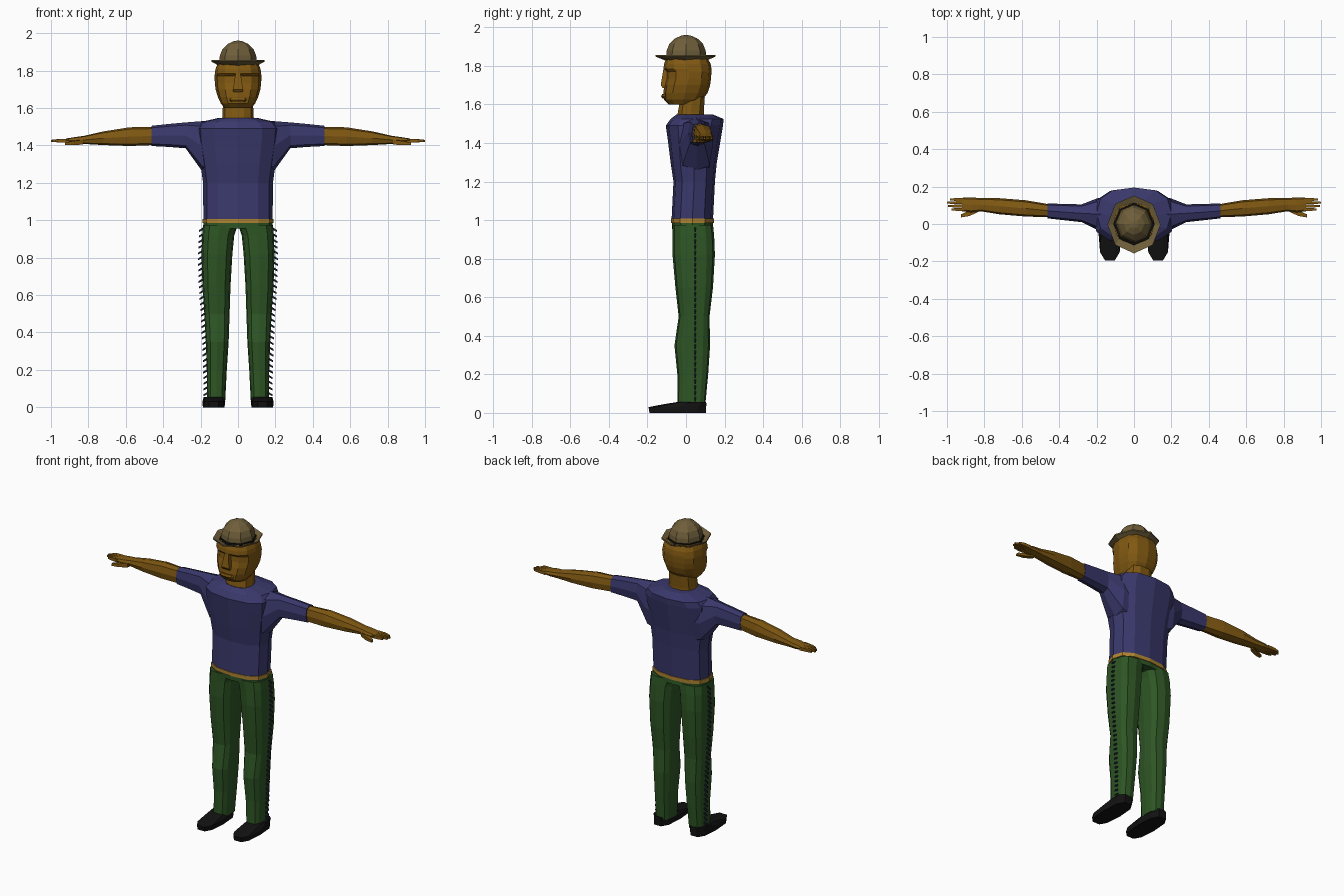
import bpy, bmesh, math


def material(name, rgb):
    m = bpy.data.materials.new(name)
    m.diffuse_color = (*rgb, 1)
    return m


SHIRT = material("shirt_blue", (0.042, 0.040, 0.150))
PANTS = material("trouser_green", (0.027, 0.092, 0.018))
SKIN = material("skin_ochre", (0.215, 0.098, 0.006))
BELT = material("belt_gold", (0.43, 0.23, 0.03))
HAT = material("hat_khaki", (0.16, 0.115, 0.043))
BLACK = material("black", (0.006, 0.006, 0.006))
NAVY = material("fringe_navy", (0.012, 0.012, 0.03))


def power(v, e):
    return math.copysign(abs(v) ** e, v) if abs(v) > 1e-6 else 0.0


def add_loft(bm, rings, axis, n, p, phase):
    """Skin rings (position, a0, a1, b0, b1) stacked along an axis."""
    rows = []
    for c, a0, a1, b0, b1 in rings:
        row = []
        for i in range(n):
            t = math.tau * i / n + phase
            a = (a0 + a1) / 2 + (a1 - a0) / 2 * power(math.cos(t), 2 / p)
            b = (b0 + b1) / 2 + (b1 - b0) / 2 * power(math.sin(t), 2 / p)
            row.append(bm.verts.new((a, b, c) if axis == 'z' else (c, a, b)))
        rows.append(row)
    for r, s in zip(rows, rows[1:]):
        for i in range(n):
            j = (i + 1) % n
            bm.faces.new((r[i], r[j], s[j], s[i]))
    bm.faces.new(rows[0])
    bm.faces.new(rows[-1])


def finish(name, bm, mat, mirror=False):
    bmesh.ops.recalc_face_normals(bm, faces=bm.faces[:])
    me = bpy.data.meshes.new(name)
    bm.to_mesh(me)
    bm.free()
    me.materials.append(mat)
    ob = bpy.data.objects.new(name, me)
    bpy.context.collection.objects.link(ob)
    if mirror:
        mod = ob.modifiers.new("mirror", 'MIRROR')
        mod.use_mirror_merge = False
    return ob


def loft(name, rings, mat, axis='z', n=12, p=2.5, phase=0.0, mirror=False):
    bm = bmesh.new()
    add_loft(bm, rings, axis, n, p, phase)
    return finish(name, bm, mat, mirror)


def centred(rows):
    """Turn (z, half_width, front, back) into full rings."""
    return [(z, -w, w, f, b) for z, w, f, b in rows]


# Shirt body and sleeves
loft("shirt_body", centred([
    (1.00, .185, -.075, .14), (1.20, .187, -.065, .15), (1.30, .20, -.08, .16),
    (1.42, .22, -.095, .18), (1.49, .225, -.105, .192), (1.525, .20, -.08, .195),
    (1.548, .10, -.05, .14)]), SHIRT)
loft("sleeve", [
    (.10, -.04, .14, 1.22, 1.54), (.19, -.035, .14, 1.26, 1.53),
    (.28, .01, .105, 1.385, 1.523), (.37, .02, .107, 1.392, 1.515),
    (.462, .03, .11, 1.397, 1.505)], SHIRT, 'x', 8, 3, mirror=True)

# Bare arms with palms
loft("forearm", [
    (.45, .036, .105, 1.402, 1.50), (.58, .04, .127, 1.397, 1.497),
    (.72, .052, .138, 1.402, 1.475), (.82, .068, .138, 1.408, 1.452),
    (.87, .062, .143, 1.410, 1.445), (.92, .068, .140, 1.414, 1.437)],
    SKIN, 'x', 8, 3, mirror=True)

# Four fingers and a thumb
bm = bmesh.new()
for y, tip in ((.078, .975), (.096, .995), (.114, 1.0), (.131, .985)):
    add_loft(bm, [(.905, y - .009, y + .009, 1.414, 1.436),
                  (.95, y - .008, y + .008, 1.416, 1.436),
                  (tip, y - .005, y + .005, 1.418, 1.430)], 'x', 4, 20, math.pi / 4)
add_loft(bm, [(.83, .065, .10, 1.404, 1.430), (.88, .042, .072, 1.402, 1.424),
              (.925, .035, .052, 1.402, 1.416)], 'x', 4, 20, math.pi / 4)
finish("fingers", bm, SKIN, mirror=True)

# Trousers: hips and two legs
loft("trouser_hips", centred([(.955, .187, -.072, .142), (1.0, .184, -.073, .139)]), PANTS)
LEG = [(.04, .068, .165, -.045, .10), (.20, .06, .167, -.045, .115),
       (.35, .05, .172, -.06, .125), (.50, .045, .18, -.038, .122),
       (.65, .04, .19, -.055, .14), (.82, .03, .195, -.07, .15),
       (.92, .02, .191, -.07, .146), (.975, .0, .187, -.07, .14)]
loft("trouser_leg", LEG, PANTS, n=12, p=2.8, mirror=True)

# Belt
loft("belt", centred([(.985, .19, -.079, .145), (1.008, .19, -.079, .145)]), BELT)


def leg_edge(z):
    for a, b in zip(LEG, LEG[1:]):
        if z <= b[0]:
            return a[2] + (b[2] - a[2]) * max(0, z - a[0]) / (b[0] - a[0])
    return LEG[-1][2]


# Slanted fringe down the outer leg seams
bm = bmesh.new()
for k in range(30):
    z = .075 + k * .0303
    x = leg_edge(z)
    outline = [(x - .012, z + .014), (x - .012, z), (x + .019, z - .016), (x + .019, z - .006)]
    sides = [[bm.verts.new((px, y, pz)) for px, pz in outline] for y in (.045, .052)]
    for s in sides:
        bm.faces.new(s)
    for i in range(4):
        j = (i + 1) % 4
        bm.faces.new((sides[0][i], sides[0][j], sides[1][j], sides[1][i]))
finish("leg_fringe", bm, NAVY, mirror=True)

# Shoes
loft("shoe", [(0, .072, .188, -.195, .11), (.03, .068, .19, -.20, .11),
              (.045, .072, .186, -.12, .11), (.056, .075, .183, -.05, .107)],
     BLACK, n=10, p=2.8, mirror=True)

# Neck and head
loft("neck", centred([(1.50, .09, -.055, .10), (1.56, .083, -.045, .095),
                      (1.64, .08, -.03, .10)]), SKIN, n=10)
loft("head", centred([
    (1.60, .072, -.09, .05), (1.625, .092, -.115, .085), (1.66, .108, -.118, .112),
    (1.70, .12, -.112, .125), (1.735, .124, -.102, .13), (1.77, .125, -.100, .132),
    (1.785, .124, -.117, .132), (1.81, .12, -.114, .128), (1.845, .105, -.10, .11)]), SKIN)

# Nose, lips
loft("nose", centred([(1.685, .026, -.122, -.07), (1.70, .028, -.132, -.07),
                      (1.785, .014, -.118, -.07)]), SKIN, n=4, p=20, phase=math.pi / 4)
loft("lips", centred([(1.632, .04, -.122, -.06), (1.642, .052, -.129, -.06),
                      (1.654, .045, -.124, -.06)]), SKIN, n=8, p=3)

# Hat: domed crown, dished brim, dark band
loft("hat_crown", centred([
    (1.83, .102, -.104, .106), (1.88, .097, -.10, .102), (1.915, .083, -.086, .088),
    (1.942, .056, -.058, .06), (1.957, .024, -.025, .026), (1.96, .008, -.008, .008)]),
    HAT, n=8, p=2)
loft("hat_brim", centred([
    (1.825, .10, -.10, .10), (1.848, .142, -.157, .152), (1.856, .142, -.157, .152),
    (1.836, .10, -.10, .10)]), HAT, n=8, p=2)
loft("hat_band", centred([(1.832, .111, -.114, .115), (1.851, .108, -.111, .112)]),
     BLACK, n=8, p=2)
